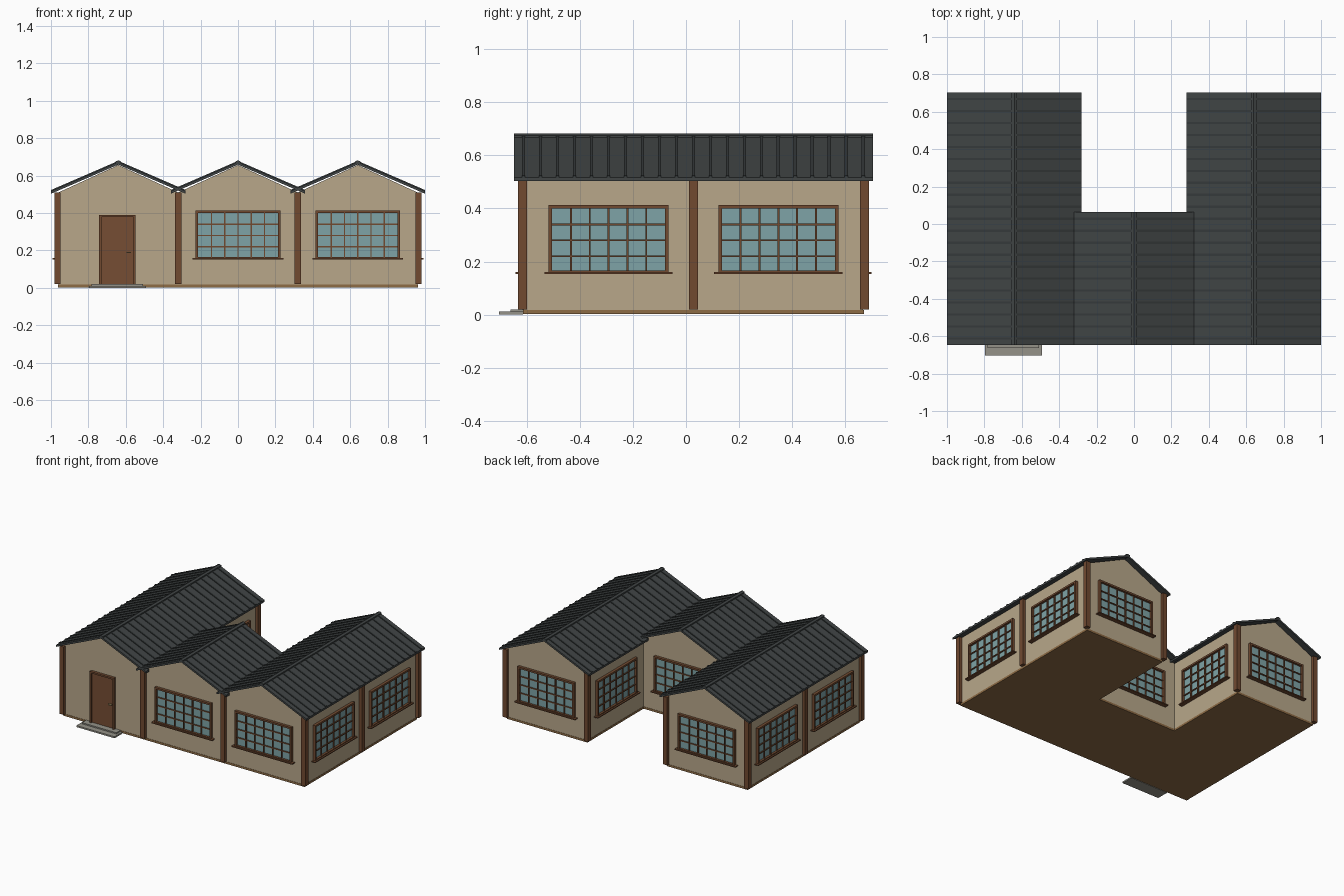
import bpy, bmesh, math
from mathutils import Matrix, Vector

if "Cube" in bpy.data.objects:
    bpy.data.objects.remove(bpy.data.objects["Cube"], do_unlink=True)


def material(name, rgb):
    m = bpy.data.materials.new(name)
    m.use_nodes = True
    m.diffuse_color = (*rgb, 1)
    m.node_tree.nodes["Principled BSDF"].inputs["Base Color"].default_value = (*rgb, 1)
    return m


WALL = material("sand plaster", (0.48, 0.386, 0.255))
WOOD = material("brown wood", (0.165, 0.068, 0.03))
DOOR = material("door brown", (0.18, 0.075, 0.033))
BASE = material("tan base", (0.27, 0.15, 0.06))
GLASS = material("teal glass", (0.21, 0.37, 0.385))
ROOF = material("slate roof", (0.052, 0.059, 0.06))
RIB = material("dark slate", (0.036, 0.042, 0.043))
STONE = material("grey stone", (0.3, 0.29, 0.25))
BRASS = material("brass", (0.4, 0.3, 0.14))

# Plan: bays of one size, laid out in a U
BAY = 0.64
HALF = BAY / 2
FRONT, MID, BACK = -0.612, 0.028, 0.668
SIDE = BAY * 1.5
EAVE = 0.51


def finish(name, bm, mat, matrix=Matrix()):
    bmesh.ops.recalc_face_normals(bm, faces=bm.faces)
    me = bpy.data.meshes.new(name)
    bm.to_mesh(me)
    bm.free()
    me.materials.append(mat)
    ob = bpy.data.objects.new(name, me)
    ob.matrix_world = matrix
    bpy.context.collection.objects.link(ob)
    return ob


def add_box(bm, x, y, z):
    """Box from (min, max) pairs."""
    size = [b - a for a, b in (x, y, z)]
    mid = [(a + b) / 2 for a, b in (x, y, z)]
    bmesh.ops.create_cube(bm, size=1, matrix=Matrix.Translation(mid) @ Matrix.Diagonal((*size, 1)))


def add_prism(bm, points, direction):
    """Extrude a closed outline along a direction."""
    face = bm.faces.new([bm.verts.new(p) for p in points])
    out = bmesh.ops.extrude_face_region(bm, geom=[face])
    moved = [v for v in out["geom"] if isinstance(v, bmesh.types.BMVert)]
    bmesh.ops.translate(bm, vec=Vector(direction), verts=moved)
    bm.faces.ensure_lookup_table()


def boxes(name, mat, items, matrix=Matrix()):
    bm = bmesh.new()
    for item in items:
        add_box(bm, *item)
    return finish(name, bm, mat, matrix)


# Base and walls share the U plan
def u_block(name, mat, grow, z0, z1):
    s, h = SIDE + grow, HALF - grow
    f, m, b = FRONT - grow, MID + grow, BACK + grow
    plan = [(-s, f), (s, f), (s, b), (h, b), (h, m), (-h, m), (-h, b), (-s, b)]
    bm = bmesh.new()
    add_prism(bm, [(x, y, z0) for x, y in plan], (0, 0, z1 - z0))
    return finish(name, bm, mat)


u_block("base", BASE, 0.002, 0.003, 0.018)
u_block("walls", WALL, 0, 0.018, EAVE)


# Gabled roofs
def chevron(bm, cx, half, apex, drop, thick, y0, y1):
    pts = [(-half, apex - drop), (0, apex), (half, apex - drop),
           (half, apex - drop - thick), (0, apex - thick), (-half, apex - drop - thick)]
    add_prism(bm, [(cx + x, y0, z) for x, z in pts], (0, y1 - y0, 0))


OVER = 0.036
SPAN = HALF + OVER + 0.003
SLOPE = 0.433
for label, cx, back in (("right", -BAY, BACK), ("middle", 0, MID), ("left", BAY, BACK)):
    y0, y1 = FRONT - OVER, back + OVER
    bm = bmesh.new()
    add_prism(bm, [(cx - HALF, FRONT, EAVE), (cx + HALF, FRONT, EAVE), (cx, FRONT, 0.657)],
              (0, back - FRONT, 0))
    finish(label + "_gable", bm, WALL)

    bm = bmesh.new()
    chevron(bm, cx, SPAN, 0.673, SPAN * SLOPE, 0.014, y0, y1)
    finish(label + "_roof", bm, ROOF)

    # Raised seams run down both slopes
    bm = bmesh.new()
    step = BAY / 10
    for i in range(round((back - FRONT) / step) + 1):
        y = FRONT + i * step
        chevron(bm, cx, SPAN, 0.679, SPAN * SLOPE, 0.012, y - 0.006, y + 0.006)
    finish(label + "_roof_seams", bm, RIB)

    bm = bmesh.new()
    chevron(bm, cx, 0.014, 0.682, 0.014 * SLOPE, 0.01, y0, y1)
    finish(label + "_ridge_cap", bm, ROOF)

# Timber posts on the outer corners and between bays
P, O = 0.017, 0.005
posts = []
for s in (-1, 1):
    posts += [(s * (SIDE + O), FRONT - O), (s * (SIDE + O), BACK + O),
              (s * (HALF - O), BACK + O), (s * HALF, FRONT - O), (s * (SIDE + O), MID)]
boxes("posts", WOOD, [((x - P, x + P), (y - P, y + P), (0.02, EAVE)) for x, y in posts])


# Windows: local x runs along the wall, local -y points outward
def window(name, x, y, angle):
    mat = Matrix.Translation((x, y, 0)) @ Matrix.Rotation(math.radians(angle), 4, 'Z')
    w, z0, z1, t = 0.226, 0.16, 0.413, 0.013
    boxes(name + "_glass", GLASS, [((-w + t, w - t), (-0.004, 0.004), (z0, z1 - t))], mat)
    depth = (-0.02, 0.002)
    boxes(name + "_frame", WOOD, [
        ((-w, -w + t), depth, (z0, z1)), ((w - t, w), depth, (z0, z1)),
        ((-w + t, w - t), depth, (z1 - t, z1)), ((-w + t, w - t), depth, (z0, z0 + 0.006)),
        ((-w - 0.016, w + 0.016), (-0.031, 0.002), (z0 - 0.007, z0))], mat)
    bars, cols, rows, r = [], 6, 4, 0.0035
    for i in range(1, cols):
        cx = -w + t + i * 2 * (w - t) / cols
        bars.append(((cx - r, cx + r), (-0.012, 0), (z0, z1 - t)))
    for i in range(1, rows):
        cz = z0 + i * (z1 - t - z0) / rows
        bars.append(((-w + t, w - t), (-0.011, 0), (cz - r, cz + r)))
    boxes(name + "_bars", WOOD, bars, mat)


FY, BY = (FRONT + MID) / 2, (MID + BACK) / 2
window("front_middle_window", 0, FRONT, 0)
window("front_left_window", BAY, FRONT, 0)
window("courtyard_window", 0, MID, 180)
for side, s in (("left", 1), ("right", -1)):
    window(side + "_side_front_window", s * SIDE, FY, 90 * s)
    window(side + "_side_back_window", s * SIDE, BY, 90 * s)
    window(side + "_inner_window", s * HALF, BY, -90 * s)
    window(side + "_back_window", s * BAY, BACK, 180)

# Door, its frame, knob and steps
door_at = Matrix.Translation((-0.645, FRONT, 0))
W, T, TOP = 0.097, 0.012, 0.39
boxes("door", DOOR, [((-W + T, W - T), (-0.008, 0.004), (0.02, TOP - T))], door_at)
boxes("door_frame", WOOD, [
    ((-W, -W + T), (-0.02, 0.002), (0.018, TOP)), ((W - T, W), (-0.02, 0.002), (0.018, TOP)),
    ((-W + T, W - T), (-0.02, 0.002), (TOP - T, TOP))], door_at)
boxes("door_handle", BRASS, [((0.05, 0.073), (-0.022, -0.008), (0.186, 0.193))], door_at)
boxes("door_steps", STONE, [
    ((-0.152, 0.152), (-0.092, -0.002), (0, 0.011)),
    ((-0.137, 0.137), (-0.05, -0.002), (0.011, 0.02))], door_at)
